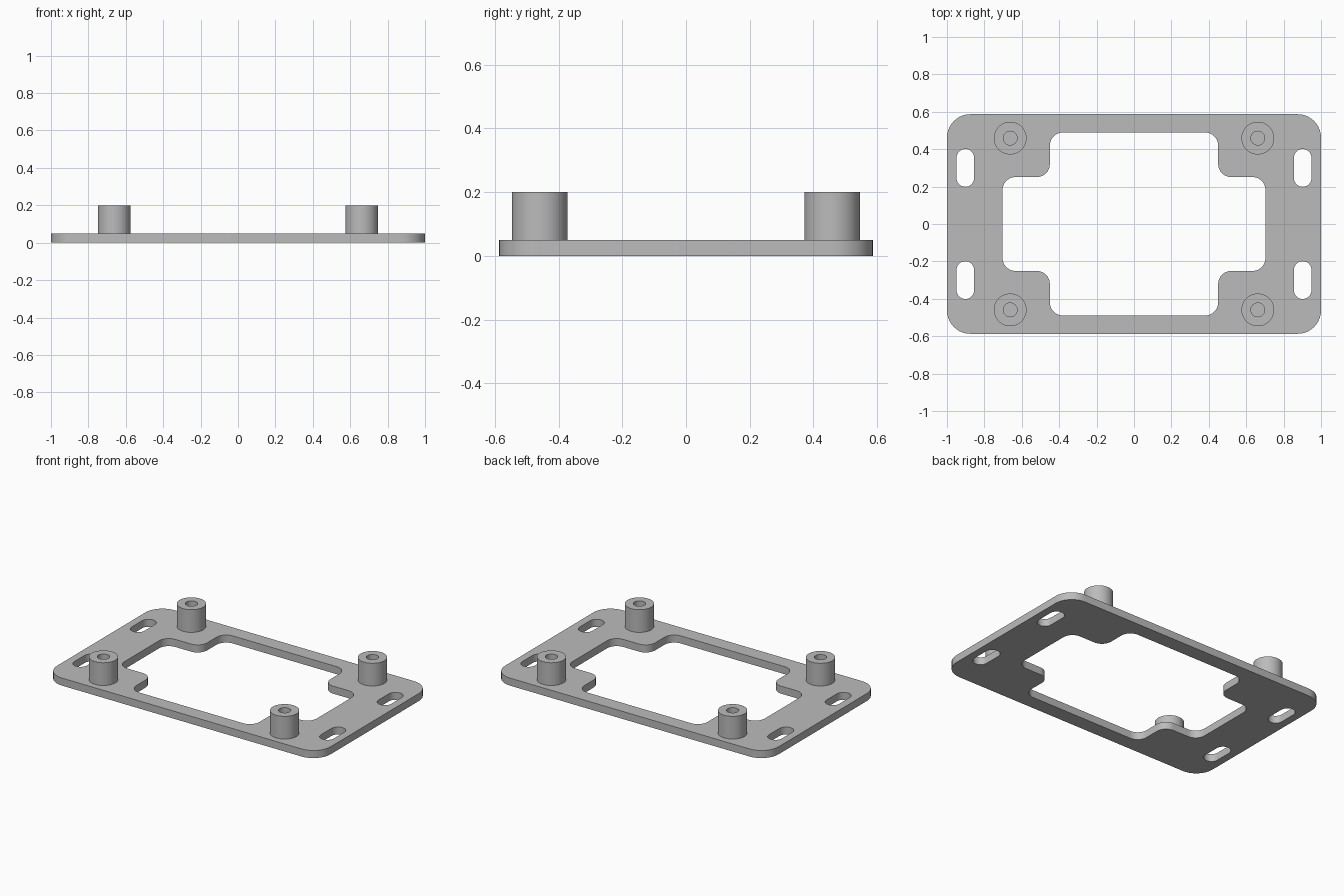
import bpy, bmesh, math
from mathutils import Vector

cube = bpy.data.objects.get("Cube")
if cube:
    bpy.data.objects.remove(cube, do_unlink=True)

THICK, TOP = 0.05, 0.2
SIGNS = [(1, 1), (-1, 1), (-1, -1), (1, -1)]

grey = bpy.data.materials.new("matte grey")
grey.use_nodes = True
colour = (0.5, 0.5, 0.5, 1)
grey.diffuse_color = colour
grey.node_tree.nodes["Principled BSDF"].inputs["Base Color"].default_value = colour


def fillet(corners, radius, steps=10):
    """Round every right-angled corner of a closed outline."""
    points = []
    for i, corner in enumerate(corners):
        c = Vector(corner)
        a = (Vector(corners[i - 1]) - c).normalized() * radius
        b = (Vector(corners[(i + 1) % len(corners)]) - c).normalized() * radius
        for k in range(steps + 1):
            t = math.pi / 2 * k / steps
            points.append(c + a * (1 - math.sin(t)) + b * (1 - math.cos(t)))
    return points


def rectangle(cx, cy, hx, hy):
    return [(cx + sx * hx, cy + sy * hy) for sx, sy in SIGNS]


def finish(obj):
    obj.data.materials.clear()
    obj.data.materials.append(grey)
    bpy.ops.object.select_all(action='DESELECT')
    obj.select_set(True)
    bpy.context.view_layer.objects.active = obj
    bpy.ops.object.shade_smooth_by_angle(angle=math.radians(30))


# Base plate outline, stepped window and four slots
window = []
for sx, sy in SIGNS:
    steps = [(0.703, 0.251), (0.45, 0.251), (0.45, 0.489)]
    if sx * sy < 0:
        steps.reverse()
    window += [(sx * x, sy * y) for x, y in steps]

outlines = [fillet(rectangle(0, 0, 1, 0.587), 0.125), fillet(window, 0.07)]
for sx, sy in SIGNS:
    outlines.append(fillet(rectangle(sx * 0.902, sy * 0.3, 0.047, 0.101), 0.0469))

curve = bpy.data.curves.new("plate_outline", 'CURVE')
curve.dimensions = '2D'
curve.fill_mode = 'BOTH'
curve.extrude = THICK / 2
for outline in outlines:
    spline = curve.splines.new('POLY')
    spline.points.add(len(outline) - 1)
    for point, co in zip(spline.points, outline):
        point.co = (co.x, co.y, 0, 1)
    spline.use_cyclic_u = True
helper = bpy.data.objects.new("plate_outline", curve)
bpy.context.collection.objects.link(helper)
bpy.context.view_layer.update()
mesh = bpy.data.meshes.new_from_object(
    helper.evaluated_get(bpy.context.evaluated_depsgraph_get()))
bpy.data.objects.remove(helper, do_unlink=True)

bm = bmesh.new()
bm.from_mesh(mesh)
bmesh.ops.remove_doubles(bm, verts=bm.verts, dist=0.00005)
bmesh.ops.translate(bm, verts=bm.verts, vec=(0, 0, THICK / 2))
bmesh.ops.recalc_face_normals(bm, faces=bm.faces)
bm.to_mesh(mesh)
bm.free()
plate = bpy.data.objects.new("base_plate", mesh)
bpy.context.collection.objects.link(plate)
finish(plate)

# Hollow standoff turned from a closed wall profile
bm = bmesh.new()
wall = [(0.0875, 0.04), (0.0875, TOP), (0.037, TOP), (0.037, 0.04)]
verts = [bm.verts.new((r, 0, z)) for r, z in wall]
edges = [bm.edges.new((verts[i - 1], verts[i])) for i in range(len(verts))]
bmesh.ops.spin(bm, geom=verts + edges, cent=(0, 0, 0), axis=(0, 0, 1),
               angle=math.tau, steps=48, use_merge=True)
bmesh.ops.remove_doubles(bm, verts=bm.verts, dist=0.0001)
bmesh.ops.recalc_face_normals(bm, faces=bm.faces)
post_mesh = bpy.data.meshes.new("standoff")
bm.to_mesh(post_mesh)
bm.free()

for sx, sy in SIGNS:
    name = f"standoff_{'back' if sy > 0 else 'front'}_{'left' if sx > 0 else 'right'}"
    post = bpy.data.objects.new(name, post_mesh)
    post.location = (sx * 0.662, sy * 0.459, 0)
    bpy.context.collection.objects.link(post)
    finish(post)
